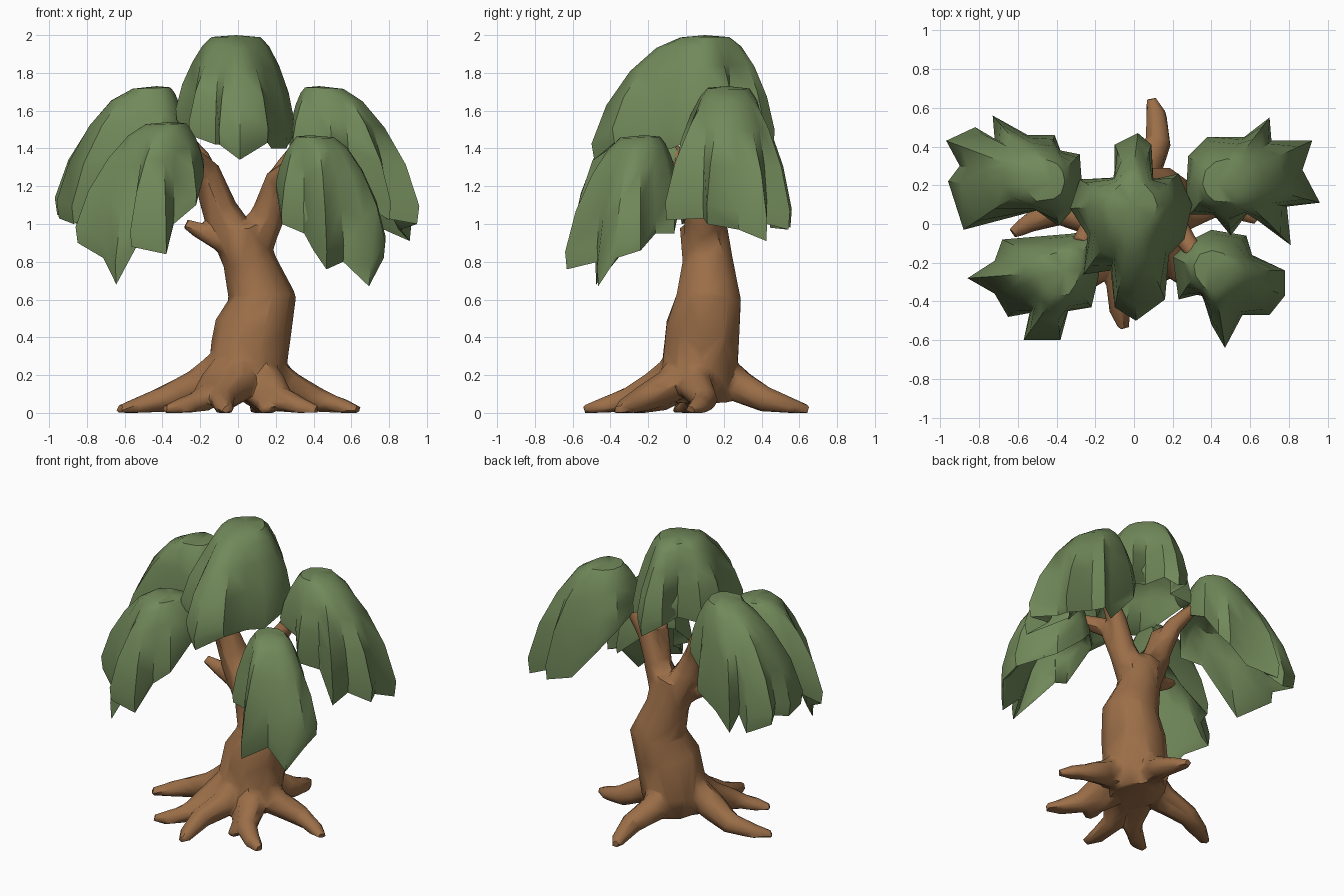
import bpy
import bmesh
from math import sin, cos, pi, radians
from mathutils import Vector

default_cube = bpy.data.objects.get("Cube")
if default_cube:
    bpy.data.objects.remove(default_cube, do_unlink=True)


def make_material(name, colour):
    material = bpy.data.materials.new(name)
    material.use_nodes = True
    material.diffuse_color = colour
    material.node_tree.nodes["Principled BSDF"].inputs["Base Color"].default_value = colour
    return material


bark = make_material("bark_brown", (0.33, 0.157, 0.065, 1))
leaf = make_material("leaf_green", (0.165, 0.25, 0.102, 1))


def add_object(name, mesh_data, material):
    """Turn a bmesh into a coloured, selected object."""
    bmesh.ops.recalc_face_normals(mesh_data, faces=mesh_data.faces)
    mesh = bpy.data.meshes.new(name)
    mesh_data.to_mesh(mesh)
    mesh_data.free()
    mesh.materials.append(material)
    obj = bpy.data.objects.new(name, mesh)
    bpy.context.collection.objects.link(obj)
    bpy.ops.object.select_all(action="DESELECT")
    obj.select_set(True)
    bpy.context.view_layer.objects.active = obj
    return obj


def bridge(mesh_data, lower, upper):
    """Join two rings with the same number of vertices."""
    count = len(lower)
    for i in range(count):
        j = (i + 1) % count
        mesh_data.faces.new((lower[i], lower[j], upper[j], upper[i]))


def limb(mesh_data, path, sides=8):
    """Tapered tube through (x, y, z, radius) stations, kept above the ground."""
    centres = [Vector(station[:3]) for station in path]
    rings = []
    for i, station in enumerate(path):
        along = centres[min(i + 1, len(path) - 1)] - centres[max(i - 1, 0)]
        turn = Vector((0, 0, 1)).rotation_difference(along.normalized())
        ring = []
        for k in range(sides):
            angle = 2 * pi * k / sides
            spoke = Vector((cos(angle), sin(angle), 0)) * station[3]
            point = centres[i] + turn @ spoke
            point.z = max(point.z, 0)
            ring.append(mesh_data.verts.new(point))
        rings.append(ring)
    for lower, upper in zip(rings, rings[1:]):
        bridge(mesh_data, lower, upper)
    mesh_data.faces.new(rings[0])
    mesh_data.faces.new(rings[-1])


# Rings of a foliage dome: share of reach, share of fall, rounding of the lobes
OUTER = [(0.0, 0.02, 0.6), (0.3, 0.11, 0.5), (0.6, 0.3, 0.3), (0.85, 0.57, 0.1),
         (1.0, 0.87, 0.0), (0.97, 1.0, 0.0)]
INNER = [(0.84, 0.9, 0.1), (0.55, 0.4, 0.4), (0.2, 0.1, 0.6)]
CROWN = 0.13


def foliage(name, apex, rim):
    """Drooping dome from an apex to a ragged rim, hollow underneath."""
    mesh_data = bmesh.new()
    apex = Vector(apex)
    rim = [Vector(point) for point in rim]
    mean_height = sum(point.z for point in rim) / len(rim)
    hollow = apex.z - 0.45 * (apex.z - mean_height)
    rings = []
    for profile, top in ((OUTER, apex.z), (INNER, hollow)):
        for share, fall, rounding in profile:
            ring = []
            for i, point in enumerate(rim):
                neighbours = (rim[i - 1] + rim[(i + 1) % len(rim)]) / 2
                target = point.lerp(neighbours, rounding)
                reach = target - apex
                crown = min(0.5, CROWN / reach.xy.length)
                reach *= crown + (1 - crown) * share
                height = top + (target.z - top) * fall
                ring.append(mesh_data.verts.new((apex.x + reach.x, apex.y + reach.y, height)))
            rings.append(ring)
    for upper, lower in zip(rings, rings[1:]):
        bridge(mesh_data, upper, lower)
    for ring, height in ((rings[0], apex.z), (rings[-1], hollow)):
        tip = mesh_data.verts.new((apex.x, apex.y, height))
        for i in range(len(ring)):
            mesh_data.faces.new((ring[i], ring[i - 1], tip))
    add_object(name, mesh_data, leaf)
    bpy.ops.object.shade_smooth_by_angle(angle=radians(42))


# Twisting trunk
wood = bmesh.new()
limb(wood, [
    (0.03, 0.07, 0.06, 0.17), (0.04, 0.07, 0.2, 0.21), (0.08, 0.09, 0.45, 0.205),
    (0.13, 0.12, 0.61, 0.18), (0.06, 0.115, 0.8, 0.14), (0.02, 0.09, 1.0, 0.13),
], sides=10)

# Roots spreading from the trunk base
base = Vector((0.03, 0.07, 0))
root_tips = [(-0.63, -0.05), (-0.39, -0.37), (-0.05, -0.54), (0.15, -0.29),
             (0.42, -0.36), (0.64, 0.02), (0.09, 0.65)]
for number, (x, y) in enumerate(root_tips):
    reach = Vector((x, y, 0)) - base
    bend = Vector((-reach.y, reach.x, 0)) * (0.1 if number % 2 else -0.1)
    stations = []
    for share, height, radius, sway in ((0.08, 0.32, 0.08, 0), (0.36, 0.14, 0.095, 0),
                                        (0.62, 0.07, 0.07, 1), (0.85, 0.025, 0.055, 0.6),
                                        (1.0, 0.01, 0.03, 0)):
        spot = base + reach * share + bend * sway
        stations.append((spot.x, spot.y, height, radius))
    limb(wood, stations)

# Branches on the right: front, back and a broken stub
limb(wood, [(0.03, 0.1, 0.84, 0.125), (-0.1, 0.09, 1.08, 0.095),
            (-0.17, 0.06, 1.28, 0.075), (-0.28, -0.1, 1.4, 0.045)])
limb(wood, [(-0.13, 0.09, 1.14, 0.075), (-0.2, 0.15, 1.34, 0.06), (-0.32, 0.22, 1.5, 0.035)])
limb(wood, [(-0.01, 0.08, 0.88, 0.075), (-0.17, 0.06, 0.95, 0.05), (-0.28, 0.05, 1.0, 0.03)])

# Branches on the left: front and back
limb(wood, [(0.04, 0.1, 0.82, 0.12), (0.16, 0.08, 1.05, 0.09),
            (0.21, 0.0, 1.24, 0.065), (0.32, -0.16, 1.33, 0.045)])
limb(wood, [(0.15, 0.09, 1.03, 0.08), (0.23, 0.1, 1.26, 0.065), (0.38, 0.13, 1.48, 0.04)])

# Fuse all the wood into one carved, faceted surface
trunk = add_object("trunk_roots_and_branches", wood, bark)
fuse = trunk.modifiers.new("fuse", "REMESH")
fuse.mode = "VOXEL"
fuse.voxel_size = 0.014
soften = trunk.modifiers.new("soften", "SMOOTH")
soften.factor = 0.5
soften.iterations = 4
facet = trunk.modifiers.new("facet", "DECIMATE")
facet.ratio = 0.03
bpy.ops.object.convert(target="MESH")
bpy.ops.object.shade_smooth_by_angle(angle=radians(45))

# Five hanging masses of foliage
foliage("top_foliage", (-0.01, 0.1, 2.0), [
    (0.3, 0.1, 1.47), (0.23, 0.26, 1.45), (0.1, 0.23, 1.5), (0.09, 0.41, 1.48),
    (0.02, 0.47, 1.42), (-0.1, 0.41, 1.5), (-0.1, 0.24, 1.5), (-0.28, 0.23, 1.5),
    (-0.33, 0.08, 1.55), (-0.24, -0.06, 1.45), (-0.26, -0.26, 1.47), (-0.12, -0.24, 1.42),
    (-0.1, -0.43, 1.42), (0.01, -0.5, 1.34), (0.16, -0.39, 1.43), (0.18, -0.16, 1.4),
    (0.26, -0.08, 1.4)])
foliage("left_back_foliage", (0.43, 0.22, 1.73), [
    (0.96, 0.11, 1.0), (0.87, 0.28, 0.97), (0.92, 0.43, 0.91), (0.71, 0.43, 1.0),
    (0.7, 0.55, 0.97), (0.57, 0.45, 0.98), (0.38, 0.45, 1.2), (0.28, 0.35, 1.35),
    (0.27, 0.18, 1.42), (0.29, 0.05, 1.4), (0.41, 0.05, 1.34), (0.5, -0.06, 1.22),
    (0.59, 0.06, 1.15), (0.81, -0.11, 1.02), (0.79, 0.09, 1.03)])
foliage("right_back_foliage", (-0.43, 0.22, 1.73), [
    (-0.27, 0.22, 1.42), (-0.28, 0.36, 1.35), (-0.38, 0.38, 1.25), (-0.41, 0.46, 1.15),
    (-0.55, 0.46, 1.05), (-0.73, 0.56, 0.98), (-0.72, 0.44, 1.06), (-0.82, 0.5, 0.98),
    (-0.97, 0.43, 1.05), (-0.9, 0.3, 1.05), (-0.96, 0.22, 1.03), (-0.88, -0.03, 1.0),
    (-0.5, 0.07, 1.2), (-0.39, -0.01, 1.25), (-0.31, 0.08, 1.38)])
foliage("left_front_foliage", (0.38, -0.22, 1.47), [
    (0.78, -0.24, 0.86), (0.78, -0.37, 0.82), (0.7, -0.47, 0.67), (0.56, -0.47, 0.8),
    (0.47, -0.64, 0.76), (0.4, -0.52, 0.86), (0.35, -0.36, 0.95), (0.23, -0.39, 1.0),
    (0.2, -0.17, 1.18), (0.3, -0.08, 1.2), (0.4, -0.03, 1.1), (0.58, -0.06, 0.95),
    (0.61, -0.16, 0.95)])
foliage("right_front_foliage", (-0.36, -0.24, 1.54), [
    (-0.18, -0.26, 1.25), (-0.18, -0.02, 1.3), (-0.32, -0.05, 1.2), (-0.44, -0.06, 1.1),
    (-0.68, -0.08, 0.98), (-0.72, -0.19, 0.98), (-0.86, -0.28, 0.9), (-0.72, -0.36, 0.82),
    (-0.65, -0.48, 0.68), (-0.54, -0.46, 0.88), (-0.57, -0.6, 0.88), (-0.38, -0.6, 0.84),
    (-0.34, -0.45, 1.0), (-0.22, -0.43, 1.1)])
